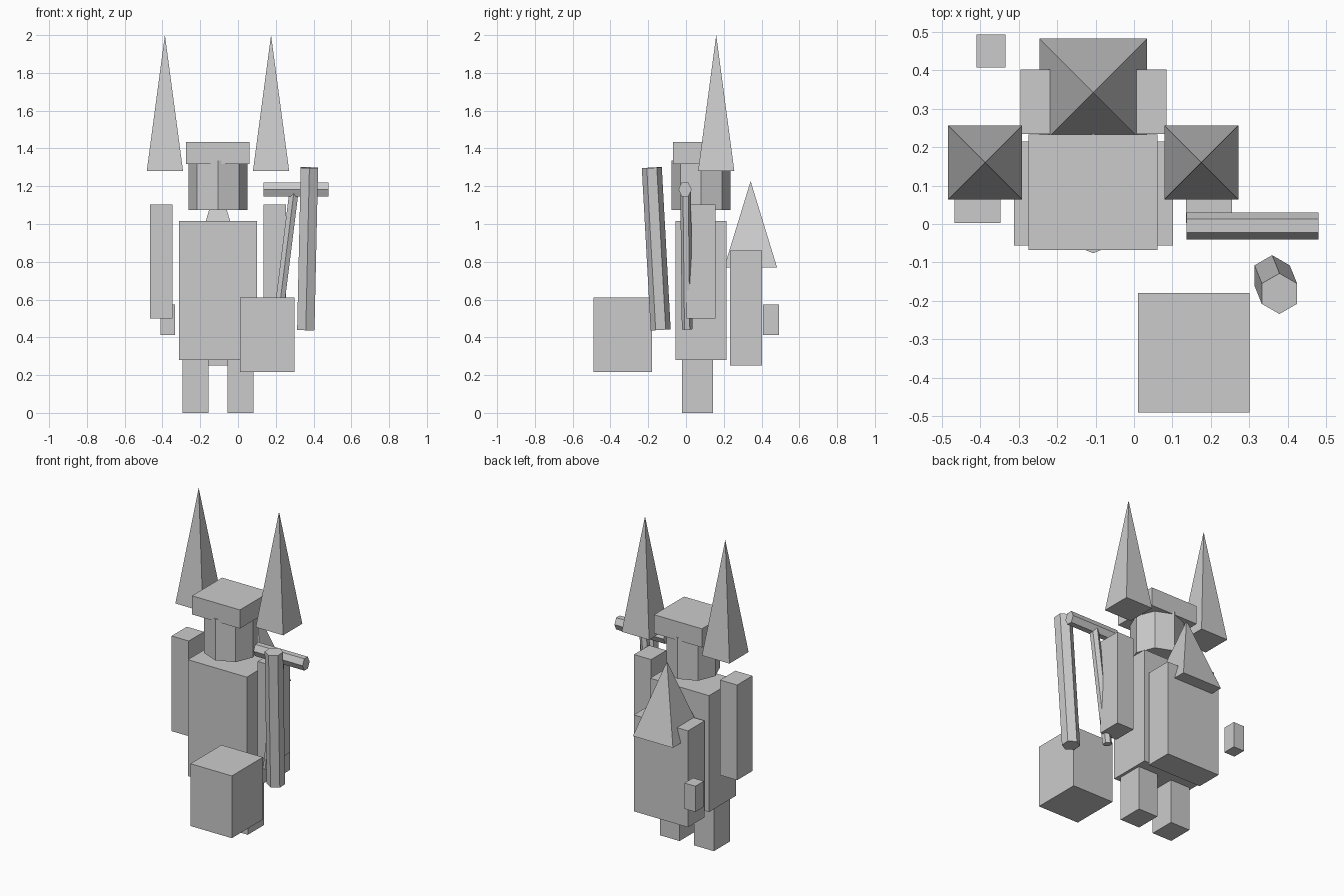
import bpy, bmesh, math
from mathutils import Vector, Matrix

if "Cube" in bpy.data.objects:
    bpy.data.objects.remove(bpy.data.objects["Cube"])

grey = bpy.data.materials.new("plain grey")
grey.diffuse_color = (0.6, 0.6, 0.6, 1)
grey.use_nodes = True
grey.node_tree.nodes["Principled BSDF"].inputs["Base Color"].default_value = grey.diffuse_color


def finish(name, bm):
    bmesh.ops.recalc_face_normals(bm, faces=bm.faces)
    mesh = bpy.data.meshes.new(name)
    bm.to_mesh(mesh)
    bm.free()
    mesh.materials.append(grey)
    obj = bpy.data.objects.new(name, mesh)
    bpy.context.collection.objects.link(obj)
    return obj


def box(name, x, y, z):
    """Box from (low, high) ranges on each axis."""
    lo, hi = Vector((x[0], y[0], z[0])), Vector((x[1], y[1], z[1]))
    bm = bmesh.new()
    bmesh.ops.create_cube(bm, size=1)
    bmesh.ops.scale(bm, vec=hi - lo, verts=bm.verts)
    bmesh.ops.translate(bm, vec=(lo + hi) / 2, verts=bm.verts)
    return finish(name, bm)


def pyramid(name, x, y, half, z0, z1):
    """Square pyramid with its base at z0 and tip at z1."""
    bm = bmesh.new()
    base = [bm.verts.new((x + sx * half, y + sy * half, z0))
            for sx, sy in ((-1, -1), (1, -1), (1, 1), (-1, 1))]
    tip = bm.verts.new((x, y, z1))
    bm.faces.new(base)
    for i in range(4):
        bm.faces.new((base[i], base[(i + 1) % 4], tip))
    return finish(name, bm)


def rod(name, start, end, radius, sides=6, squash=1.0):
    """Prism between two points, with one corner facing +y."""
    a, b = Vector(start), Vector(end)
    axis = (b - a).normalized()
    u = Vector((0, 1, 0))
    u = (u - axis * u.dot(axis)).normalized()
    v = axis.cross(u) * squash
    bm = bmesh.new()
    rings = []
    for p in (a, b):
        rings.append([bm.verts.new(p + radius * (u * math.cos(t) + v * math.sin(t)))
                      for t in (2 * math.pi * i / sides for i in range(sides))])
        bm.faces.new(rings[-1])
    for i in range(sides):
        j = (i + 1) % sides
        bm.faces.new((rings[0][i], rings[0][j], rings[1][j], rings[1][i]))
    return finish(name, bm)


CX = -0.106  # centre line of the figure

# Torso, head and cap
box("torso", (-0.312, 0.101), (-0.056, 0.215), (0.28, 1.016))
rod("head", (CX, 0.08, 1.075), (CX, 0.08, 1.335), 0.156, sides=8)
box("cap", (-0.274, 0.061), (-0.068, 0.232), (1.317, 1.435))

# Paired limbs and horns
for side, s in (("left", -1), ("right", 1)):
    ax, lx = CX + s * 0.301, CX + s * 0.12
    box(side + "_arm", (ax - 0.06, ax + 0.06), (0.003, 0.156), (0.5, 1.102))
    box(side + "_leg", (lx - 0.069, lx + 0.069), (-0.02, 0.143), (0, 0.3))
    pyramid(side + "_horn", CX + s * 0.281, 0.16, 0.096, 1.28, 2.0)

# Backpack with its spike and the small pouch behind
box("backpack", (-0.295, 0.084), (0.234, 0.402), (0.25, 0.86))
pyramid("back_spike", CX, 0.342, 0.14, 0.77, 1.227)
box("small_pouch", (-0.41, -0.334), (0.407, 0.492), (0.412, 0.575))

# Block held in front
box("front_block", (0.01, 0.3), (-0.49, -0.18), (0.216, 0.61))

# Rods
rod("cross_rod", (0.136, -0.005, 1.183), (0.48, -0.005, 1.183), 0.035, squash=1.23)
rod("thick_rod", (0.359, -0.134, 0.44), (0.378, -0.181, 1.298), 0.053)
rod("thin_rod", (0.205, 0.006, 0.443), (0.296, -0.002, 1.17), 0.028)
